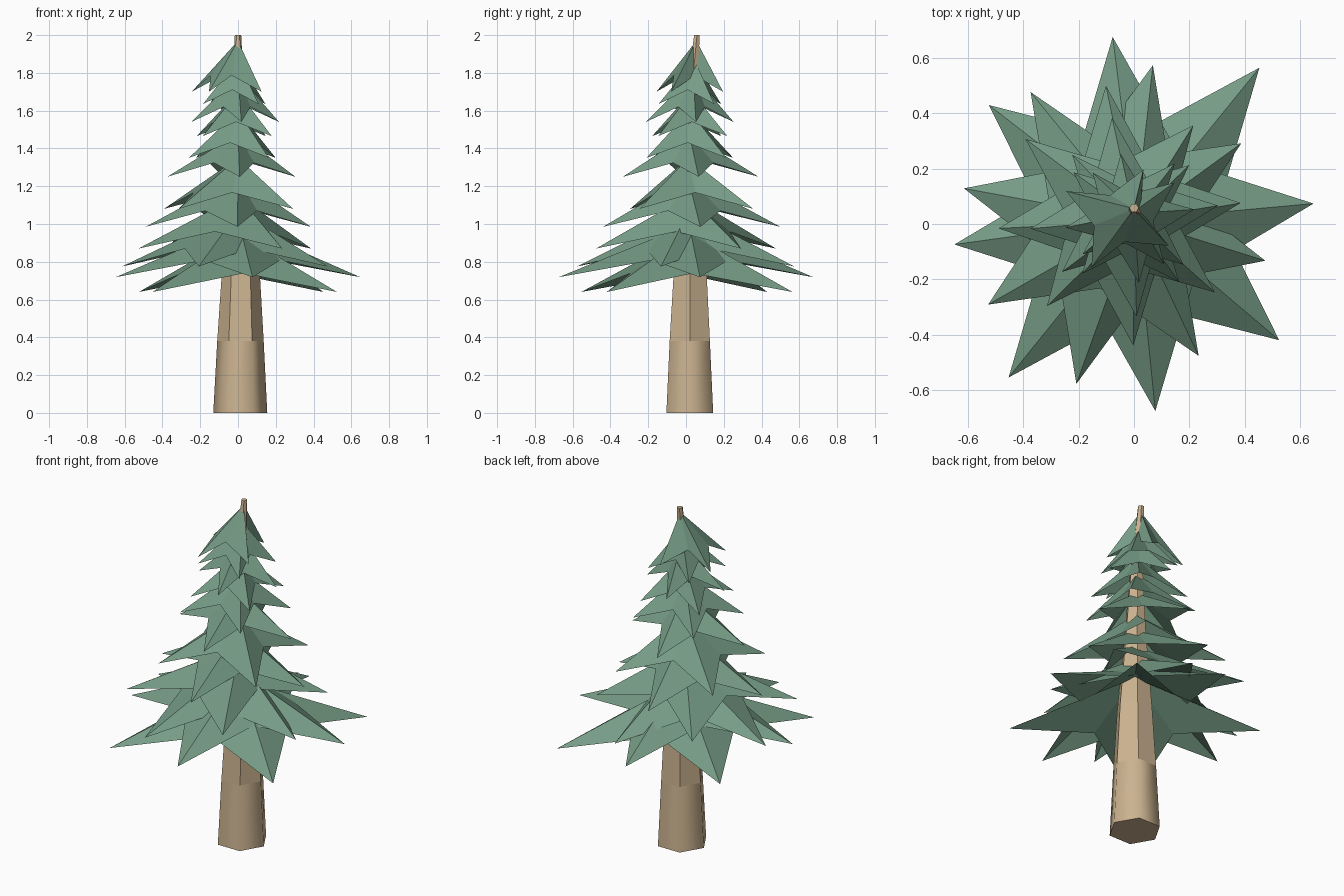
import bpy
from math import cos, sin, radians, pi

if "Cube" in bpy.data.objects:
    bpy.data.objects.remove(bpy.data.objects["Cube"])


def material(name, rgb):
    m = bpy.data.materials.new(name)
    m.diffuse_color = (*rgb, 1)
    m.use_nodes = True
    m.node_tree.nodes["Principled BSDF"].inputs["Base Color"].default_value = m.diffuse_color
    return m


def make(name, verts, faces, mat):
    me = bpy.data.meshes.new(name)
    me.from_pydata(verts, [], faces)
    me.materials.append(mat)
    me.update()
    ob = bpy.data.objects.new(name, me)
    bpy.context.collection.objects.link(ob)
    return ob


bark = material("bark", (0.60, 0.45, 0.28))
needles = material("needles", (0.18, 0.33, 0.235))

# Trunk: bent, tapering hexagonal column (x, y, z, radius)
rings = [(0.012, 0.02, 0, 0.143), (0.013, 0.02, 0.38, 0.123), (0.015, 0.022, 0.75, 0.1),
         (0.0, 0.01, 1.25, 0.06), (0.0, 0.02, 1.6, 0.038), (0.0, 0.058, 2.0, 0.017)]
N = 6
verts = [(x + r * cos(2 * pi * k / N), y + r * sin(2 * pi * k / N), z)
         for x, y, z, r in rings for k in range(N)]
faces = [(i * N + k, i * N + (k + 1) % N, (i + 1) * N + (k + 1) % N, (i + 1) * N + k)
         for i in range(len(rings) - 1) for k in range(N)]
faces += [tuple(reversed(range(N))), tuple(range(len(verts) - N, len(verts)))]
trunk = make("trunk", verts, faces, bark)
for p in trunk.data.polygons[:N]:      # rounded-looking base section
    p.use_smooth = True


def trunk_centre(z):
    for a, b in zip(rings, rings[1:]):
        if z <= b[2]:
            t = (z - a[2]) / (b[2] - a[2])
            return a[0] + t * (b[0] - a[0]), a[1] + t * (b[1] - a[1])
    return rings[-1][:2]


# Branch whorl: open four-pointed star draped from an apex on the trunk
def whorl(name, cx, cy, rot, ra, rb, z_tip, z_apex):
    verts = [(*trunk_centre(z_apex), z_apex)]
    z_valley = z_tip + 0.32 * (z_apex - z_tip)
    for k in range(8):
        a = radians(rot + 45 * k)
        if k % 2:
            rad, z = (ra + rb) * 0.215, z_valley
        else:
            rad, z = (ra if k % 4 == 0 else rb), z_tip
        verts.append((cx + rad * cos(a), cy + rad * sin(a), z))
    make(name, verts, [(0, 1 + k, 1 + (k + 1) % 8) for k in range(8)], needles)


# centre x, centre y, rotation, the two tip radii, tip height, apex height
whorls = [
    (0.0, 0.005, 51, 0.72, 0.675, 0.64, 0.95),
    (0.0, 0.0, 6.5, 0.653, 0.68, 0.718, 1.00),
    (-0.07, -0.002, -13.5, 0.56, 0.592, 0.775, 1.07),
    (-0.07, 0.0, 32.5, 0.542, 0.565, 0.87, 1.15),
    (-0.052, 0.03, 6, 0.44, 0.472, 0.985, 1.25),
    (-0.05, 0.03, 51, 0.42, 0.44, 1.08, 1.35),
    (-0.035, 0.025, 7, 0.342, 0.362, 1.25, 1.48),
    (-0.03, 0.02, 40, 0.30, 0.30, 1.35, 1.60),
    (-0.02, 0.02, 50, 0.26, 0.26, 1.465, 1.70),
    (-0.015, 0.02, 8, 0.235, 0.235, 1.54, 1.79),
    (-0.02, 0.02, 38, 0.21, 0.21, 1.635, 1.87),
    (-0.06, 0.02, -28, 0.21, 0.20, 1.70, 1.97),
]
for i, w in enumerate(whorls):
    whorl(f"branch_whorl_{i + 1}", *w)
